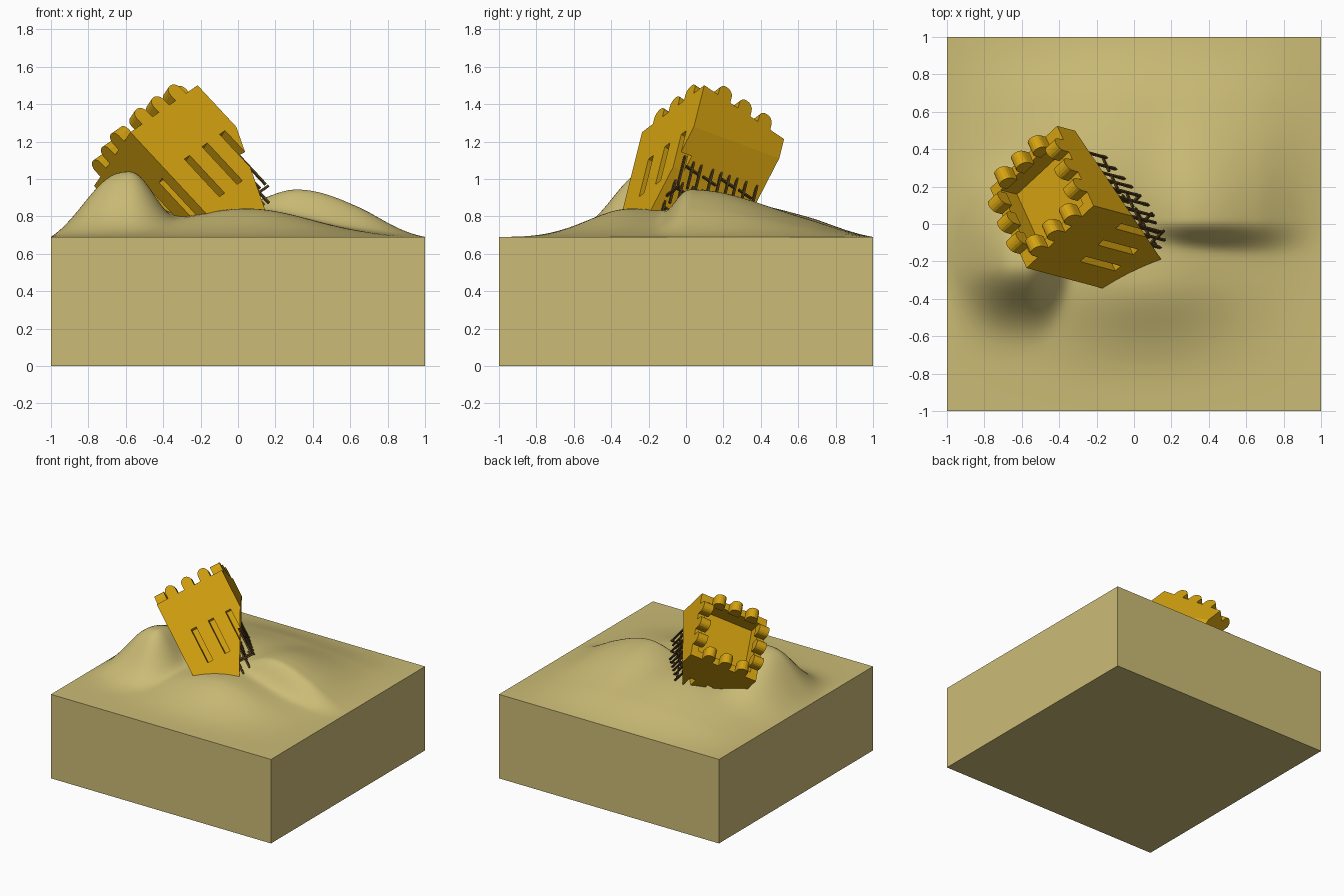
import bpy, bmesh, math, random
from mathutils import Vector, Matrix

if "Cube" in bpy.data.objects:
    bpy.data.objects.remove(bpy.data.objects["Cube"])

random.seed(4)

def material(name, rgb):
    m = bpy.data.materials.new(name)
    m.diffuse_color = (*rgb, 1)
    m.use_nodes = True
    m.node_tree.nodes["Principled BSDF"].inputs["Base Color"].default_value = m.diffuse_color
    return m

SAND = material("sand", (0.60, 0.50, 0.18))
STONE = material("stone", (0.66, 0.36, 0.005))
METAL = material("rusty_metal", (0.09, 0.05, 0.012))

def finish(name, bm, mat, smooth=False):
    bmesh.ops.recalc_face_normals(bm, faces=bm.faces)
    me = bpy.data.meshes.new(name)
    bm.to_mesh(me)
    bm.free()
    ob = bpy.data.objects.new(name, me)
    bpy.context.collection.objects.link(ob)
    if mat:
        me.materials.append(mat)
    if smooth:
        bpy.ops.object.select_all(action='DESELECT')
        ob.select_set(True)
        bpy.context.view_layer.objects.active = ob
        bpy.ops.object.shade_smooth_by_angle(angle=math.radians(35))
    return ob

def box(bm, lo, hi, M):
    lo, hi = Vector(lo), Vector(hi)
    T = Matrix.Translation((lo + hi) / 2) @ Matrix.Diagonal((*(hi - lo), 1))
    return bmesh.ops.create_cube(bm, size=1, matrix=M @ T)["verts"]

# --- sand block with dunes: (x, y, height, spread left, right, front, back)
BASE = 0.69
DUNES = [(-0.58, -0.22, 0.35, 0.28, 0.14, 0.17, 0.34),
         (0.32, 0.02, 0.25, 0.24, 0.34, 0.10, 0.42),
         (0.05, -0.30, 0.15, 0.36, 0.34, 0.22, 0.30),
         (-0.10, 0.20, 0.19, 0.50, 0.50, 0.35, 0.42)]

def dune_height(x, y):
    total = 0
    for cx, cy, h, l, r, f, b in DUNES:
        dx = (x - cx) / (l if x < cx else r)
        dy = (y - cy) / (f if y < cy else b)
        total += (h * math.exp(-0.5 * (dx * dx + dy * dy))) ** 4
    edge = 1
    for c in (x, y):
        t = max(0.0, min(1.0, (1 - abs(c)) / 0.35))
        edge *= 1 - (1 - t) ** 2
    return BASE + edge * total ** 0.25

bm = bmesh.new()
bmesh.ops.create_grid(bm, x_segments=100, y_segments=100, size=1)
for v in bm.verts:
    v.co.z = dune_height(v.co.x, v.co.y)
rim = [e for e in bm.edges if e.is_boundary]
new = bmesh.ops.extrude_edge_only(bm, edges=rim)["geom"]
for v in new:
    if isinstance(v, bmesh.types.BMVert):
        v.co.z = 0
bmesh.ops.holes_fill(bm, edges=[e for e in bm.edges if e.is_boundary])
finish("sand_block", bm, SAND, smooth=True)

# --- tilted tower frame: local x along front edge, y to the back, z up the axis
Z = Vector((-0.67, 0.18, 0.72)).normalized()
X = Vector((0.636, 0.609, 0.473))
X = (X - Z * X.dot(Z)).normalized()
Y = Z.cross(X)
ORIGIN = Vector((-0.575, -0.235, 1.25))
M = Matrix((X, Y, Z)).transposed().to_4x4()
M.translation = ORIGIN
L, WALL, DEPTH = 0.55, 0.08, 0.13
CUT_CO, CUT_NO = Vector((0.14, -0.18, 0.85)), Vector((0.83, 0.556, 0)).normalized()

# tower body with recessed roof, broken off along an upright plane
bm = bmesh.new()
box(bm, (0, 0, -1.4), (L, L, 0), M)
bm.faces.ensure_lookup_table()
bm.normal_update()
top = max(bm.faces, key=lambda f: f.normal.dot(Z))
bmesh.ops.inset_region(bm, faces=[top], thickness=WALL)
bmesh.ops.translate(bm, verts=bmesh.ops.extrude_discrete_faces(bm, faces=[top])["faces"][0].verts,
                    vec=-Z * DEPTH)
cut = bmesh.ops.bisect_plane(bm, geom=bm.verts[:] + bm.edges[:] + bm.faces[:],
                             plane_co=CUT_CO, plane_no=CUT_NO, clear_outer=True)
bmesh.ops.holes_fill(bm, edges=[e for e in bm.edges if e.is_boundary])
tower = finish("tower", bm, STONE)

def side_frame(k):
    """Tower frame turned to side k (0 = front), origin at that side's left corner."""
    c = Matrix.Translation((L / 2, L / 2, 0))
    return M @ c @ Matrix.Rotation(k * math.pi / 2, 4, 'Z') @ c.inverted()

# slit windows on the front, back and left sides
bm = bmesh.new()
for k in (0, 2, 3):
    for x in (0.165, 0.31, 0.455):
        box(bm, (x - 0.022, -0.05, -0.57), (x + 0.022, 0.07, -0.29), side_frame(k))
cutter = finish("slit_cutter", bm, None)
cutter.hide_render = True
cutter.hide_viewport = True
mod = tower.modifiers.new("slits", 'BOOLEAN')
mod.object = cutter
mod.operation = 'DIFFERENCE'
mod.solver = 'EXACT'

# round-topped battlements, three on each side
bm = bmesh.new()
W, H = 0.042, 0.085
profile = [(-W, -0.002), (W, -0.002)]
profile += [(W * math.cos(a), H - W + W * math.sin(a))
            for a in (math.pi * i / 8 for i in range(9))]
for k in range(4):
    F = side_frame(k)
    for t in (0.25, 0.5, 0.75):
        face = bm.faces.new([bm.verts.new(F @ Vector((L * t + px, 0, pz))) for px, pz in profile])
        out = bmesh.ops.extrude_face_region(bm, geom=[face])["geom"]
        bmesh.ops.translate(bm, verts=[v for v in out if isinstance(v, bmesh.types.BMVert)],
                            vec=F.to_3x3() @ Vector((0, WALL, 0)))
        bm.faces.ensure_lookup_table()
finish("battlements", bm, STONE)

# --- bent reinforcement bars sticking out of the broken face
def cut_depth(x, y):
    return CUT_NO.dot(ORIGIN + X * x + Y * y - CUT_CO) / CUT_NO.dot(Z)

bm = bmesh.new()
R = 0.006
for row, x in enumerate((0.46, 0.40, 0.34)):
    for i in range(9):
        y = 0.045 + i * 0.057 + random.uniform(-0.01, 0.01)
        s = cut_depth(x, y)
        n = random.uniform(0.17, 0.27) - 0.03 * row
        box(bm, (x - R, y - R, -s - n), (x + R, y + R, -s + 0.03), M)
    # short cross ties
    for i in range(4):
        y = 0.06 + i * 0.115
        s = cut_depth(x, y + 0.05) + 0.05 + 0.03 * (i % 2)
        box(bm, (x - R, y, -s - R), (x + R, y + 0.09, -s + R), M)
# ties joining the rows
for i in range(0, 9, 2):
    y = 0.045 + i * 0.057
    s = cut_depth(0.40, y) + 0.08
    box(bm, (0.33, y - R, -s - R), (0.47, y + R, -s + R), M)
finish("reinforcement_bars", bm, METAL)
